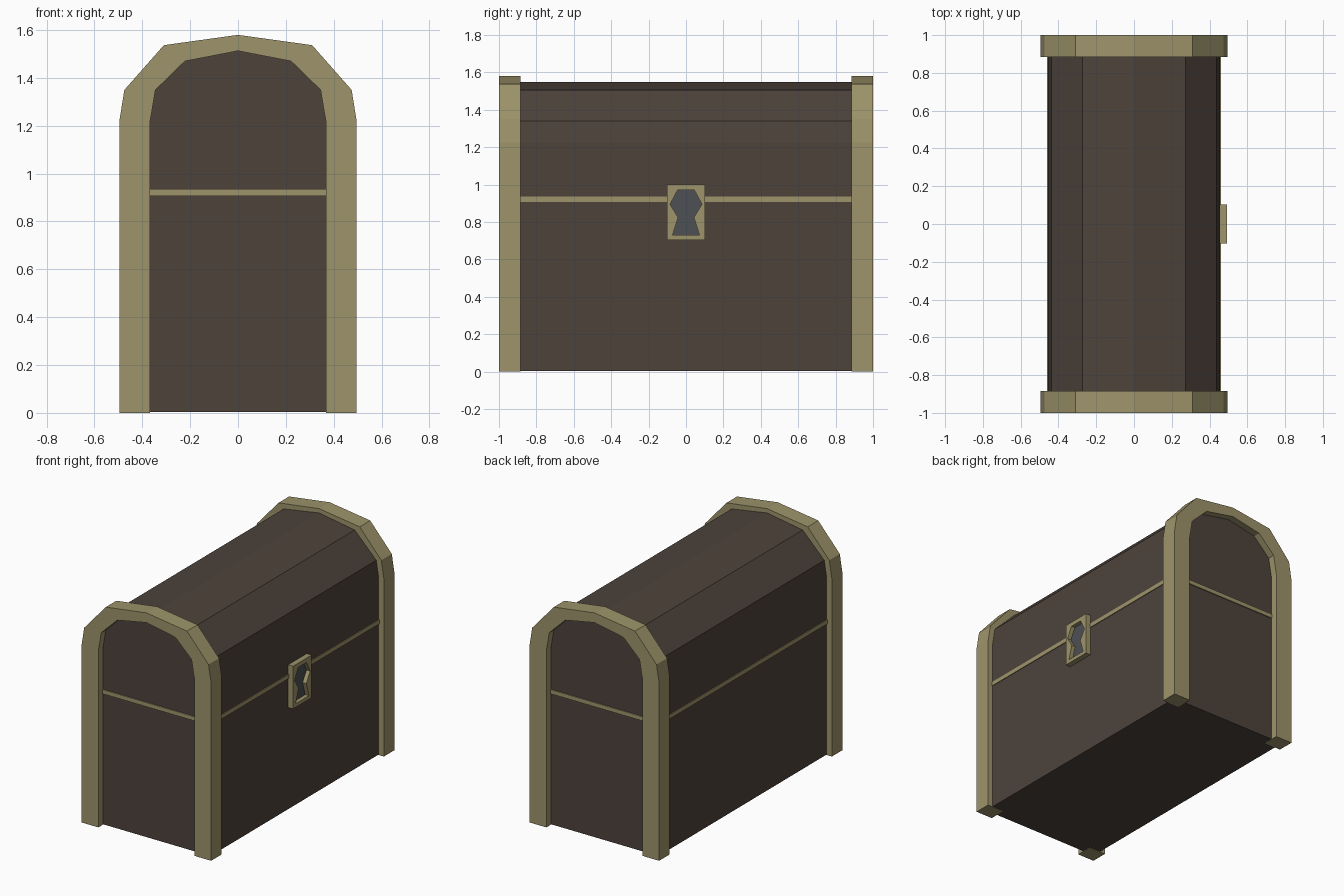
import bpy, bmesh
from mathutils import Vector

if "Cube" in bpy.data.objects:
    bpy.data.objects.remove(bpy.data.objects["Cube"])


def material(name, rgb):
    m = bpy.data.materials.new(name)
    m.diffuse_color = (*rgb, 1)
    m.use_nodes = True
    m.node_tree.nodes["Principled BSDF"].inputs["Base Color"].default_value = m.diffuse_color
    return m


WOOD = material("dark_wood", (0.075, 0.055, 0.044))
BRASS = material("dull_brass", (0.34, 0.295, 0.145))
STEEL = material("keyhole_steel", (0.075, 0.08, 0.09))


def prism(name, loops, axis, start, end, mat):
    """Extrude closed (u, z) outlines from start to end along 'x' or 'y'."""
    bm = bmesh.new()
    edges = []
    for loop in loops:
        vs = [bm.verts.new((start, u, z) if axis == 'x' else (u, start, z)) for u, z in loop]
        edges += [bm.edges.new((vs[i - 1], vs[i])) for i in range(len(vs))]
    bmesh.ops.triangle_fill(bm, edges=edges, use_beauty=True)
    ext = bmesh.ops.extrude_face_region(bm, geom=bm.faces[:], use_keep_orig=True)
    moved = [g for g in ext["geom"] if isinstance(g, bmesh.types.BMVert)]
    d = end - start
    bmesh.ops.translate(bm, verts=moved, vec=Vector((d, 0, 0) if axis == 'x' else (0, d, 0)))
    bmesh.ops.recalc_face_normals(bm, faces=bm.faces[:])
    me = bpy.data.meshes.new(name)
    bm.to_mesh(me)
    bm.free()
    me.materials.append(mat)
    ob = bpy.data.objects.new(name, me)
    bpy.context.collection.objects.link(ob)
    return ob


def arch(half):
    """Mirror a right-hand outline that ends on the centre line."""
    return half + [(-u, z) for u, z in reversed(half) if u > 0]


def rect(w, z0, z1):
    return [(-w, z0), (w, z0), (w, z1), (-w, z1)]


# Wooden chest with faceted barrel lid
body = arch([(0.455, 0.003), (0.455, 1.225), (0.437, 1.34), (0.272, 1.505), (0, 1.55)])
prism("chest_body", [body], 'y', -0.95, 0.95, WOOD)

# Brass arches at both ends
outer = arch([(0.495, 0), (0.495, 1.225), (0.475, 1.35), (0.31, 1.537), (0, 1.58)])
inner = arch([(0.367, 0), (0.367, 1.22), (0.345, 1.35), (0.222, 1.47), (0, 1.513)])
for side, s in (("front", -1), ("back", 1)):
    prism(side + "_arch", [outer + inner[::-1]], 'y', s, s * 0.885, BRASS)

# Brass band around the lid seam
prism("seam_band", [rect(0.46, 0.907, 0.936)], 'y', -0.957, 0.957, BRASS)

# Lock plate with a keyhole cut through to a steel backing
hole = arch([(0.072, 0.73), (0.042, 0.825), (0.085, 0.895), (0.045, 0.97)])
prism("lock_plate", [rect(0.102, 0.705, 1.0), hole], 'x', 0.45, 0.492, BRASS)
prism("keyhole", [hole], 'x', 0.455, 0.464, STEEL)
